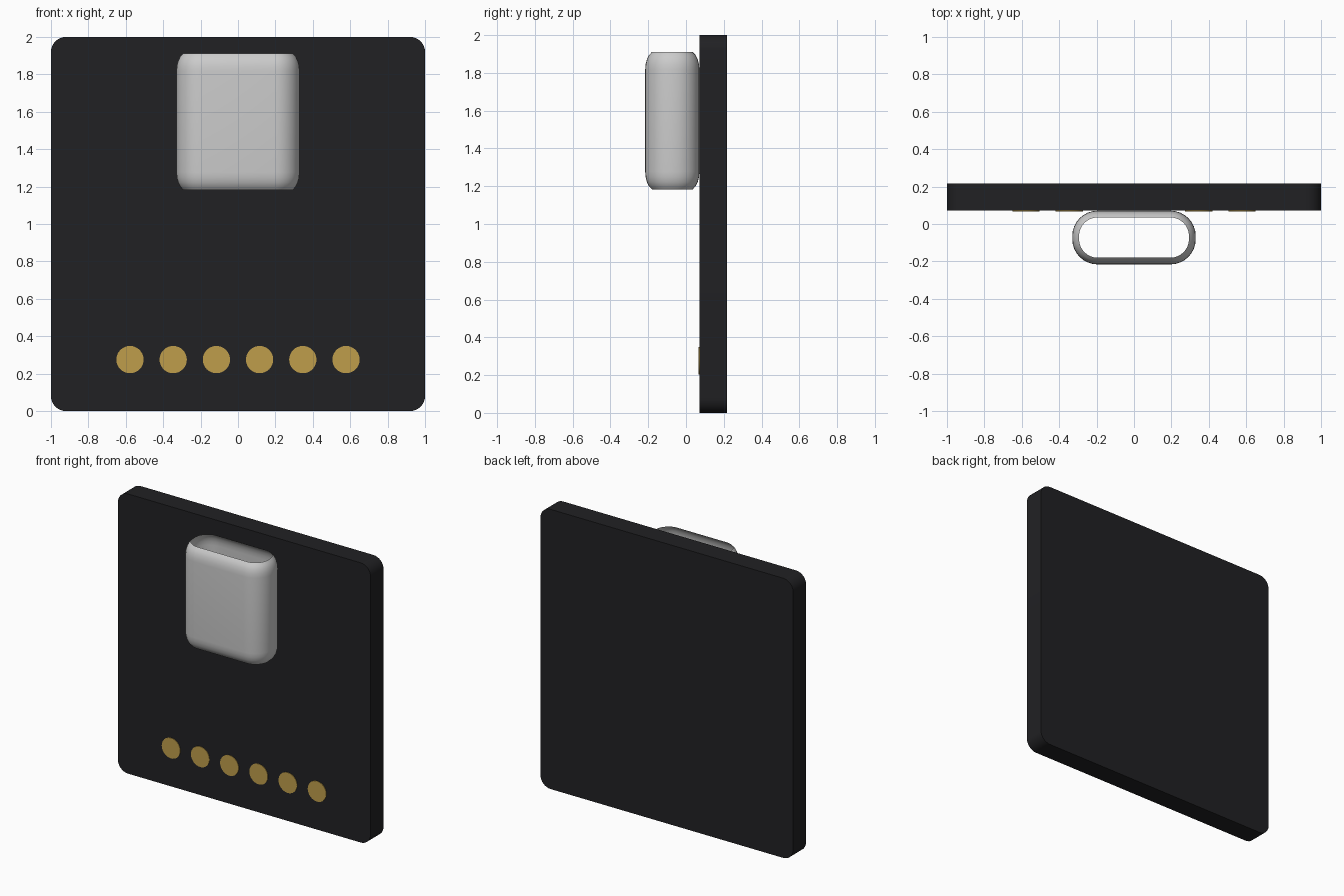
import bpy, bmesh, math

if "Cube" in bpy.data.objects:
    bpy.data.objects.remove(bpy.data.objects["Cube"])


def material(name, color):
    m = bpy.data.materials.new(name)
    m.diffuse_color = (*color, 1)
    m.use_nodes = True
    m.node_tree.nodes["Principled BSDF"].inputs["Base Color"].default_value = m.diffuse_color
    return m


def finish(name, bm, mat=None, angle=30):
    bmesh.ops.recalc_face_normals(bm, faces=bm.faces[:])
    me = bpy.data.meshes.new(name)
    bm.to_mesh(me)
    bm.free()
    ob = bpy.data.objects.new(name, me)
    bpy.context.collection.objects.link(ob)
    if mat:
        me.materials.append(mat)
    bpy.ops.object.select_all(action='DESELECT')
    ob.select_set(True)
    bpy.context.view_layer.objects.active = ob
    bpy.ops.object.shade_smooth_by_angle(angle=math.radians(angle))
    return ob


def rounded_rect(hw, hh, r, seg):
    pts = []
    for k, (sx, sy) in enumerate([(1, 1), (-1, 1), (-1, -1), (1, -1)]):
        for i in range(seg + 1):
            a = math.pi / 2 * (k + i / seg)
            pts.append((sx * (hw - r) + r * math.cos(a), sy * (hh - r) + r * math.sin(a)))
    return pts


def loft(bm, rings, caps):
    loops = [[bm.verts.new(p) for p in ring] for ring in rings]
    for a, b in zip(loops, loops[1:]):
        for i in range(len(a)):
            j = (i + 1) % len(a)
            bm.faces.new((a[i], a[j], b[j], b[i]))
    if caps:
        bm.faces.new(loops[0])
        bm.faces.new(loops[-1])


BOARD_FRONT, BACK = 0.071, 0.217
black = material("board_black", (0.015, 0.015, 0.017))
gold = material("pad_gold", (0.52, 0.34, 0.07))

# Circuit board: rounded square slab
bm = bmesh.new()
outline = rounded_rect(1, 1, 0.08, 8)
loft(bm, [[(x, y, z + 1) for x, z in outline] for y in (BOARD_FRONT, BACK)], True)
finish("board", bm, black)

# Connector shell: open tube whose two rims roll inward
bm = bmesh.new()
lip = [(0.036, 0.364), (0.020, 0.347), (0.009, 0.325), (0.002, 0.298), (0.0, 0.27)]
profile = [(i, -h) for i, h in lip] + lip[::-1]
rings = []
for inset, h in profile:
    pts = rounded_rect(0.33 - inset, 0.1435 - inset, 0.135 - inset, 8)
    rings.append([(x, y - 0.0725, 1.547 + h) for x, y in pts])
loft(bm, rings, False)
finish("connector_shell", bm, angle=40)

# Row of round contact pads
for n in range(6):
    bm = bmesh.new()
    cx = (n - 2.5) * 0.231
    circle = [(cx + 0.073 * math.cos(t * math.tau / 32), 0.275 + 0.073 * math.sin(t * math.tau / 32))
              for t in range(32)]
    loft(bm, [[(x, y, z) for x, z in circle] for y in (BOARD_FRONT - 0.004, BOARD_FRONT + 0.004)], True)
    finish(f"contact_pad_{n + 1}", bm, gold)
